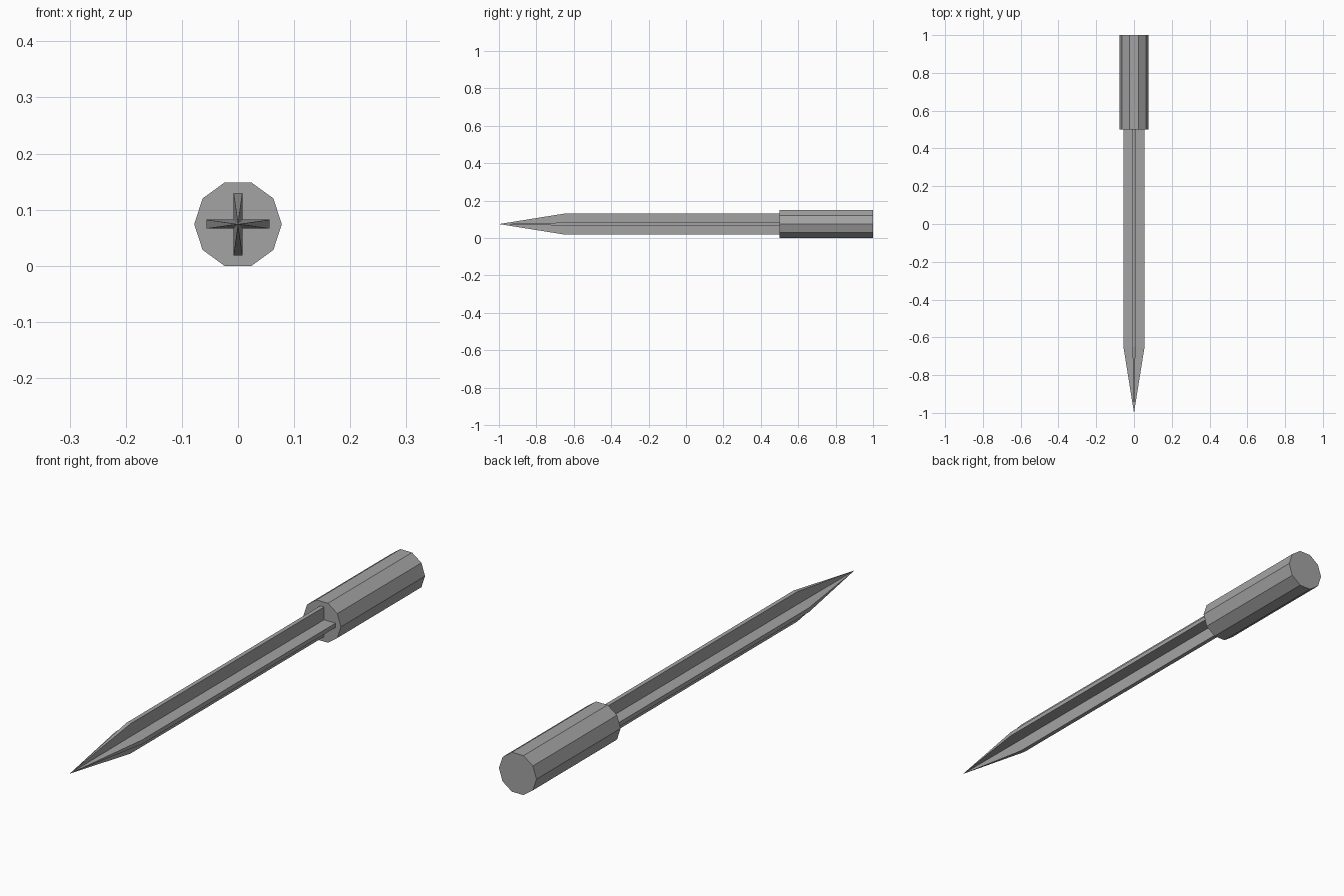
import bpy
import bmesh
from math import cos, sin, tau

cube = bpy.data.objects.get("Cube")
if cube:
    bpy.data.objects.remove(cube, do_unlink=True)

RADIUS = 0.078                       # handle corner radius
AXIS_Z = RADIUS * sin(tau / 5)       # height of the long axis
ARM, HALF = 0.056, 0.008             # blade arm reach and half thickness

steel = bpy.data.materials.new("grey steel")
steel.use_nodes = True
grey = (0.37, 0.37, 0.37, 1)
steel.diffuse_color = grey
steel.node_tree.nodes["Principled BSDF"].inputs["Base Color"].default_value = grey


def add_bar(name, profile, back, front, tip=None):
    """Extrude an (x, z) profile along y, ending in a flat cap or a point."""
    bm = bmesh.new()
    rear = [bm.verts.new((x, back, z + AXIS_Z)) for x, z in profile]
    fore = [bm.verts.new((x, front, z + AXIS_Z)) for x, z in profile]
    apex = bm.verts.new((0, tip, AXIS_Z)) if tip is not None else None
    n = len(profile)
    for i in range(n):
        j = (i + 1) % n
        bm.faces.new((rear[i], rear[j], fore[j], fore[i]))
        if apex:
            bm.faces.new((fore[i], fore[j], apex))
    bm.faces.new(rear)
    if not apex:
        bm.faces.new(fore)
    bmesh.ops.recalc_face_normals(bm, faces=bm.faces[:])
    mesh = bpy.data.meshes.new(name)
    bm.to_mesh(mesh)
    bm.free()
    mesh.materials.append(steel)
    obj = bpy.data.objects.new(name, mesh)
    bpy.context.collection.objects.link(obj)
    return obj


# Ten-sided handle
decagon = [(RADIUS * cos(tau * i / 10), RADIUS * sin(tau * i / 10)) for i in range(10)]
add_bar("handle", decagon, 1, 0.5)

# Cross-shaped blade: one arm turned four times, tapering to a point
cross = []
x_axis, z_axis = (1, 0), (0, 1)
for _ in range(4):
    for u, v in ((ARM, -HALF), (ARM, HALF), (HALF, HALF)):
        cross.append((u * x_axis[0] + v * z_axis[0], u * x_axis[1] + v * z_axis[1]))
    x_axis, z_axis = z_axis, (-x_axis[0], -x_axis[1])
add_bar("cross_blade", cross, 0.5, -0.65, tip=-1)
